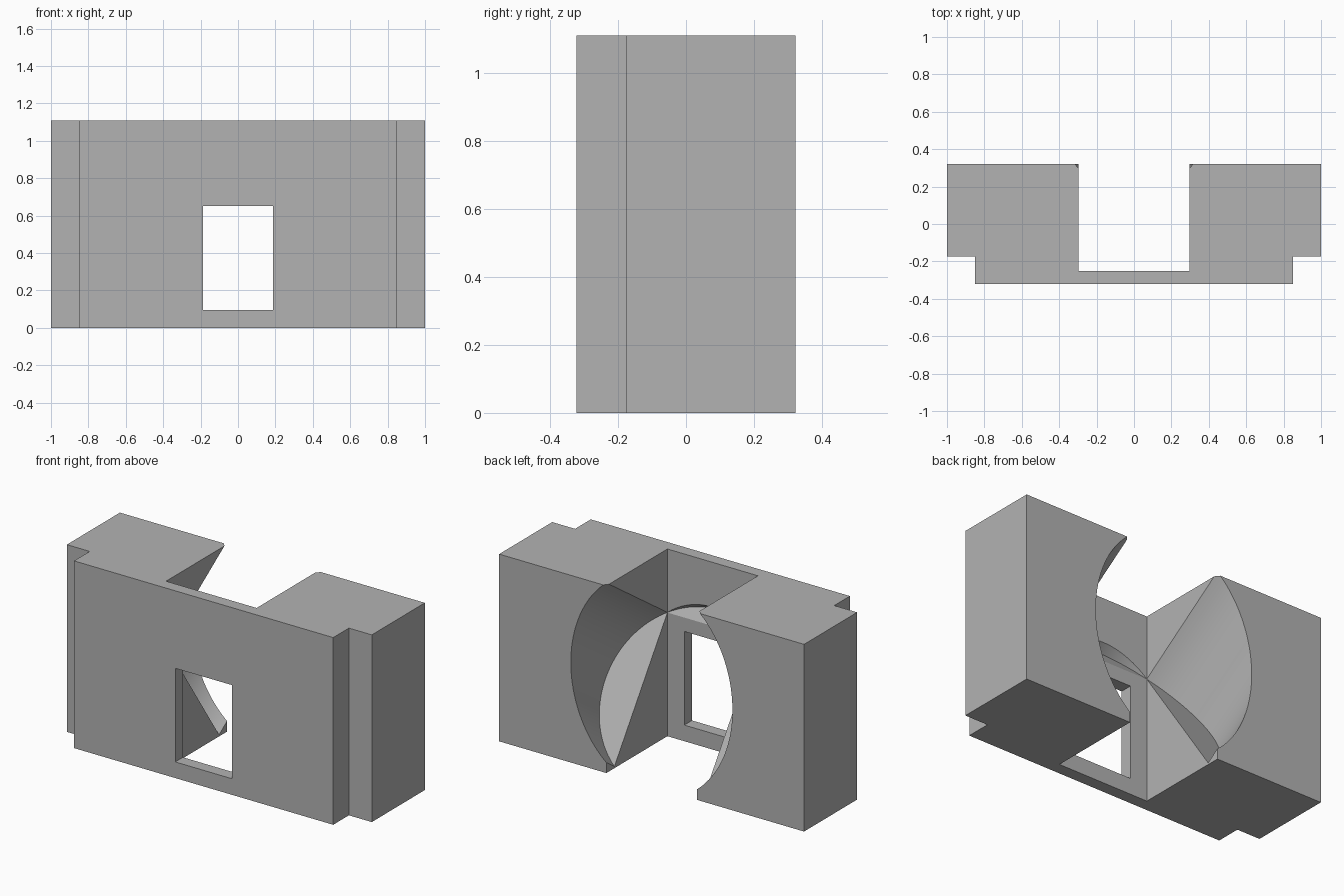
import bpy, bmesh, math
from mathutils import Vector

if "Cube" in bpy.data.objects:
    bpy.data.objects.remove(bpy.data.objects["Cube"], do_unlink=True)

HEIGHT = 1.11
TILT = math.radians(34.5)
RADIUS, BORE_LENGTH = 0.53, 2.0

grey = bpy.data.materials.new("plain_grey")
grey.use_nodes = True
colour = (0.45, 0.45, 0.45, 1)
grey.diffuse_color = colour
grey.node_tree.nodes["Principled BSDF"].inputs["Base Color"].default_value = colour


def cut(target, cutter):
    """Subtract the cutter from the target, then discard it."""
    cutter.hide_render = True
    mod = target.modifiers.new("cut", "BOOLEAN")
    mod.operation, mod.solver, mod.object = "DIFFERENCE", "EXACT", cutter
    bpy.ops.object.select_all(action="DESELECT")
    bpy.context.view_layer.objects.active = target
    target.select_set(True)
    bpy.ops.object.modifier_apply(modifier=mod.name)
    bpy.data.objects.remove(cutter, do_unlink=True)


# U-shaped block: half plan mirrored across x, then extruded upwards
half = [(0.85, -0.322), (0.85, -0.175), (1, -0.175),
        (1, 0.322), (0.297, 0.322), (0.297, -0.25)]
plan = half + [(-x, y) for x, y in reversed(half)]
bm = bmesh.new()
base = bm.faces.new([bm.verts.new((x, y, 0)) for x, y in plan])
top = bmesh.ops.extrude_face_region(bm, geom=[base])["geom"]
bmesh.ops.translate(bm, vec=(0, 0, HEIGHT),
                    verts=[v for v in top if isinstance(v, bmesh.types.BMVert)])
bmesh.ops.recalc_face_normals(bm, faces=bm.faces)
mesh = bpy.data.meshes.new("block")
bm.to_mesh(mesh)
bm.free()
block = bpy.data.objects.new("block", mesh)
bpy.context.collection.objects.link(block)
mesh.materials.append(grey)

# Rectangular window through the front wall
bpy.ops.mesh.primitive_cube_add(size=1, location=(0, -0.3, 0.373))
window = bpy.context.object
window.name = "window_cutter"
window.scale = (0.372, 0.3, 0.555)
cut(block, window)

# Tilted round bore with a flat end, entering from the back
axis = Vector((0, math.cos(TILT), math.sin(TILT)))
end_centre = Vector((0, -0.002, 0.372))
bpy.ops.mesh.primitive_cylinder_add(
    vertices=128, radius=RADIUS, depth=BORE_LENGTH,
    location=end_centre + axis * BORE_LENGTH / 2,
    rotation=axis.to_track_quat("Z", "Y").to_euler())
bore = bpy.context.object
bore.name = "bore_cutter"
bore.data.materials.append(grey)
cut(block, bore)

bpy.ops.object.select_all(action="DESELECT")
block.select_set(True)
bpy.context.view_layer.objects.active = block
bpy.ops.object.shade_smooth_by_angle(angle=math.radians(20))
